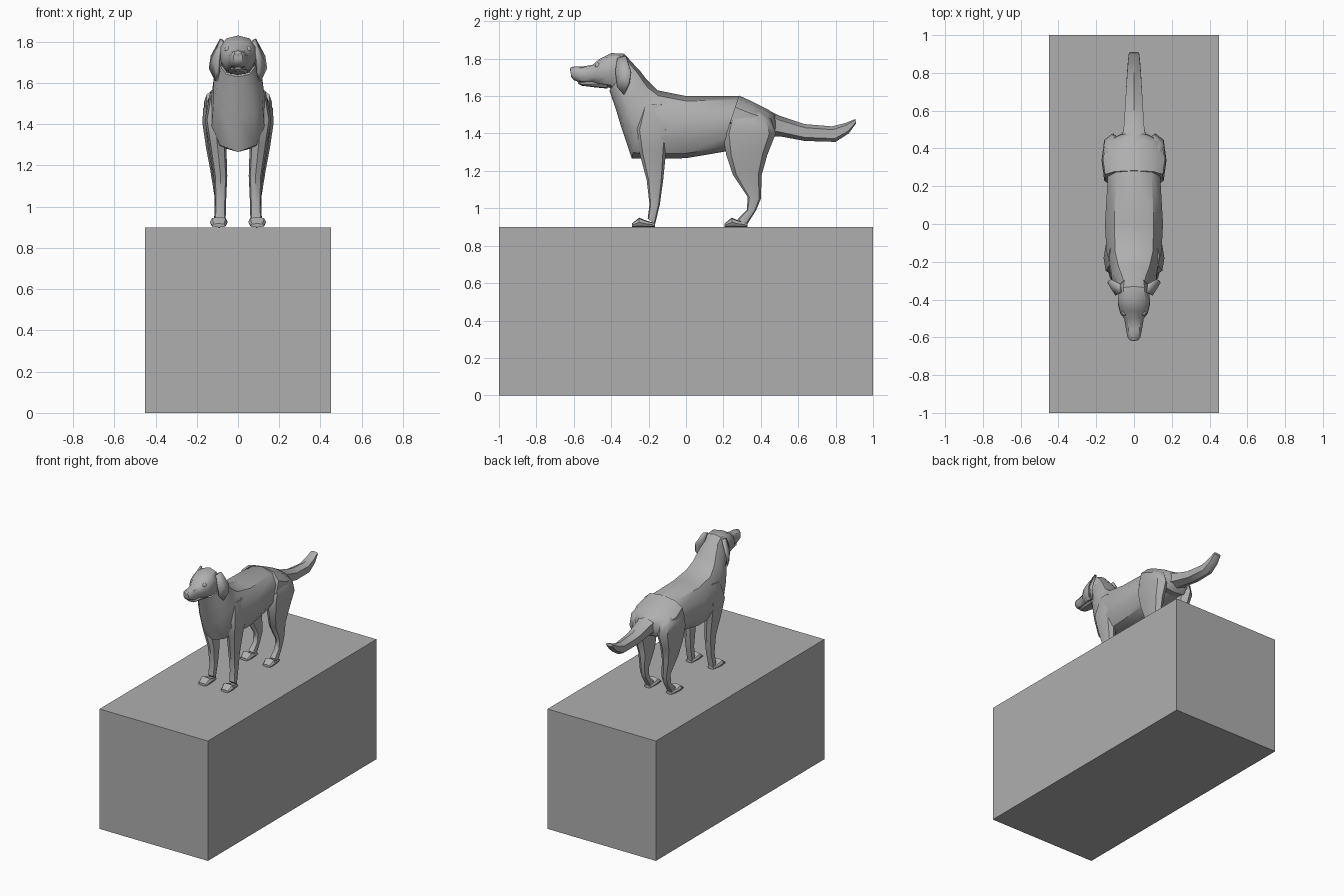
import bpy, bmesh, math

grey = bpy.data.materials.new("mid grey")
grey.diffuse_color = (0.43, 0.43, 0.43, 1)


def finish(name, bm, angle=40):
    """Turn a bmesh into a named, coloured, shaded object."""
    bmesh.ops.recalc_face_normals(bm, faces=bm.faces[:])
    mesh = bpy.data.meshes.new(name)
    bm.to_mesh(mesh)
    bm.free()
    mesh.materials.append(grey)
    ob = bpy.data.objects.new(name, mesh)
    bpy.context.collection.objects.link(ob)
    if angle:
        bpy.ops.object.select_all(action='DESELECT')
        ob.select_set(True)
        bpy.context.view_layer.objects.active = ob
        bpy.ops.object.shade_smooth_by_angle(angle=math.radians(angle))
    return ob


def power(v, p):
    return math.copysign(abs(v) ** p, v) if abs(v) > 1e-6 else 0


def loft(name, sections, n=8, p=0.8, side=1, angle=40):
    """Skin rings; each section is (y1, z1, y2, z2, centre x, half width)."""
    bm = bmesh.new()
    rings = []
    for y1, z1, y2, z2, xc, w in sections:
        ring = []
        for k in range(n):
            t = 2 * math.pi * k / n
            c, s = power(math.cos(t), p), power(math.sin(t), p)
            ring.append(bm.verts.new((side * (xc + w * s),
                                      (y1 + y2) / 2 + c * (y1 - y2) / 2,
                                      (z1 + z2) / 2 + c * (z1 - z2) / 2)))
        rings.append(ring)
    for a, b in zip(rings, rings[1:]):
        for k in range(n):
            j = (k + 1) % n
            bm.faces.new((a[k], a[j], b[j], b[k]))
    bm.faces.new(rings[0])
    bm.faces.new(rings[-1])
    return finish(name, bm, angle)


def ball(name, loc, size):
    bm = bmesh.new()
    bmesh.ops.create_uvsphere(bm, u_segments=10, v_segments=7, radius=1)
    bmesh.ops.scale(bm, vec=size, verts=bm.verts)
    bmesh.ops.translate(bm, vec=loc, verts=bm.verts)
    return finish(name, bm, 60)


# Plinth
bm = bmesh.new()
bmesh.ops.create_cube(bm, size=1)
bmesh.ops.scale(bm, vec=(0.9, 2, 0.9), verts=bm.verts)
bmesh.ops.translate(bm, vec=(0, 0, 0.45), verts=bm.verts)
finish("plinth", bm, 0)

# Torso and neck, from rump to throat
loft("torso", [
    (0.40, 1.54, 0.40, 1.36, 0, 0.12),
    (0.285, 1.60, 0.25, 1.31, 0, 0.143),
    (0.00, 1.60, 0.00, 1.268, 0, 0.16),
    (-0.15, 1.63, -0.13, 1.265, 0, 0.152),
    (-0.20, 1.68, -0.29, 1.265, 0, 0.132),
    (-0.22, 1.70, -0.345, 1.43, 0, 0.123),
    (-0.25, 1.74, -0.375, 1.53, 0, 0.105),
    (-0.29, 1.78, -0.41, 1.63, 0, 0.085)], n=10)

# Hindquarters joining both thighs
loft("hindquarters", [
    (0.283, 1.603, 0.215, 1.40, 0, 0.16),
    (0.36, 1.568, 0.33, 1.36, 0, 0.172),
    (0.435, 1.53, 0.445, 1.36, 0, 0.14),
    (0.475, 1.505, 0.482, 1.40, 0, 0.065)], n=10)

# Head and muzzle
loft("head", [
    (-0.27, 1.76, -0.38, 1.62, 0, 0.075),
    (-0.33, 1.826, -0.41, 1.645, 0, 0.085),
    (-0.40, 1.83, -0.44, 1.65, 0, 0.088),
    (-0.46, 1.80, -0.48, 1.66, 0, 0.076),
    (-0.50, 1.767, -0.50, 1.67, 0, 0.054),
    (-0.56, 1.757, -0.56, 1.672, 0, 0.044),
    (-0.60, 1.757, -0.60, 1.685, 0, 0.035),
    (-0.618, 1.745, -0.615, 1.705, 0, 0.022)], n=10)
loft("lower_jaw", [
    (-0.42, 1.68, -0.42, 1.64, 0, 0.05),
    (-0.50, 1.68, -0.50, 1.648, 0, 0.038),
    (-0.56, 1.675, -0.555, 1.655, 0, 0.03),
    (-0.58, 1.678, -0.575, 1.665, 0, 0.016)])
ball("nose", (0, -0.608, 1.742), (0.02, 0.012, 0.015))

# Tail
loft("tail", [
    (0.43, 1.53, 0.46, 1.385, 0, 0.08),
    (0.50, 1.495, 0.50, 1.385, 0, 0.062),
    (0.635, 1.45, 0.635, 1.36, 0, 0.052),
    (0.78, 1.438, 0.80, 1.355, 0, 0.042),
    (0.85, 1.455, 0.87, 1.40, 0, 0.036),
    (0.905, 1.477, 0.91, 1.455, 0, 0.03)], n=6)

EAR = [(0.072, -0.365, 1.80), (0.08, -0.32, 1.812), (0.125, -0.295, 1.73),
       (0.135, -0.305, 1.67), (0.105, -0.33, 1.61), (0.098, -0.365, 1.65),
       (0.092, -0.375, 1.73)]

for side, label in ((1, "left"), (-1, "right")):
    # Front leg, from shoulder to ankle
    loft(label + "_front_leg", [
        (-0.23, 1.55, -0.12, 1.56, 0.105, 0.03),
        (-0.27, 1.42, -0.09, 1.42, 0.115, 0.046),
        (-0.25, 1.30, -0.105, 1.32, 0.10, 0.043),
        (-0.21, 1.15, -0.122, 1.15, 0.085, 0.033),
        (-0.195, 1.02, -0.14, 1.02, 0.085, 0.027),
        (-0.205, 0.945, -0.165, 0.915, 0.088, 0.028)], side=side)
    # Hind leg, from thigh to ankle
    loft(label + "_hind_leg", [
        (0.27, 1.54, 0.41, 1.51, 0.10, 0.04),
        (0.22, 1.47, 0.455, 1.48, 0.11, 0.06),
        (0.195, 1.40, 0.48, 1.40, 0.112, 0.06),
        (0.215, 1.286, 0.435, 1.286, 0.108, 0.047),
        (0.25, 1.18, 0.405, 1.18, 0.098, 0.037),
        (0.33, 1.06, 0.40, 1.05, 0.09, 0.025),
        (0.325, 0.99, 0.375, 0.99, 0.09, 0.023),
        (0.275, 0.94, 0.325, 0.91, 0.09, 0.027)], side=side)
    # Paws
    for part, y in (("front", -0.165), ("hind", 0.33)):
        loft(label + "_" + part + "_paw", [
            (y, 0.92, y, 0.9, 0.09, 0.026),
            (y - 0.05, 0.935, y - 0.05, 0.9, 0.092, 0.038),
            (y - 0.085, 0.95, y - 0.085, 0.9, 0.093, 0.043),
            (y - 0.125, 0.918, y - 0.125, 0.9, 0.093, 0.032)],
            p=0.7, side=side)
    # Hanging ear
    bm = bmesh.new()
    rim = [bm.verts.new((side * x, y, z)) for x, y, z in EAR]
    mid = bm.verts.new((side * 0.114, -0.34, 1.71))
    for k in range(len(rim)):
        bm.faces.new((rim[k], rim[(k + 1) % len(rim)], mid))
    ear = finish(label + "_ear", bm)
    thick = ear.modifiers.new("thickness", 'SOLIDIFY')
    thick.thickness = 0.016
    thick.offset = 0
    # Eye
    ball(label + "_eye", (side * 0.05, -0.47, 1.762), (0.016, 0.016, 0.016))
